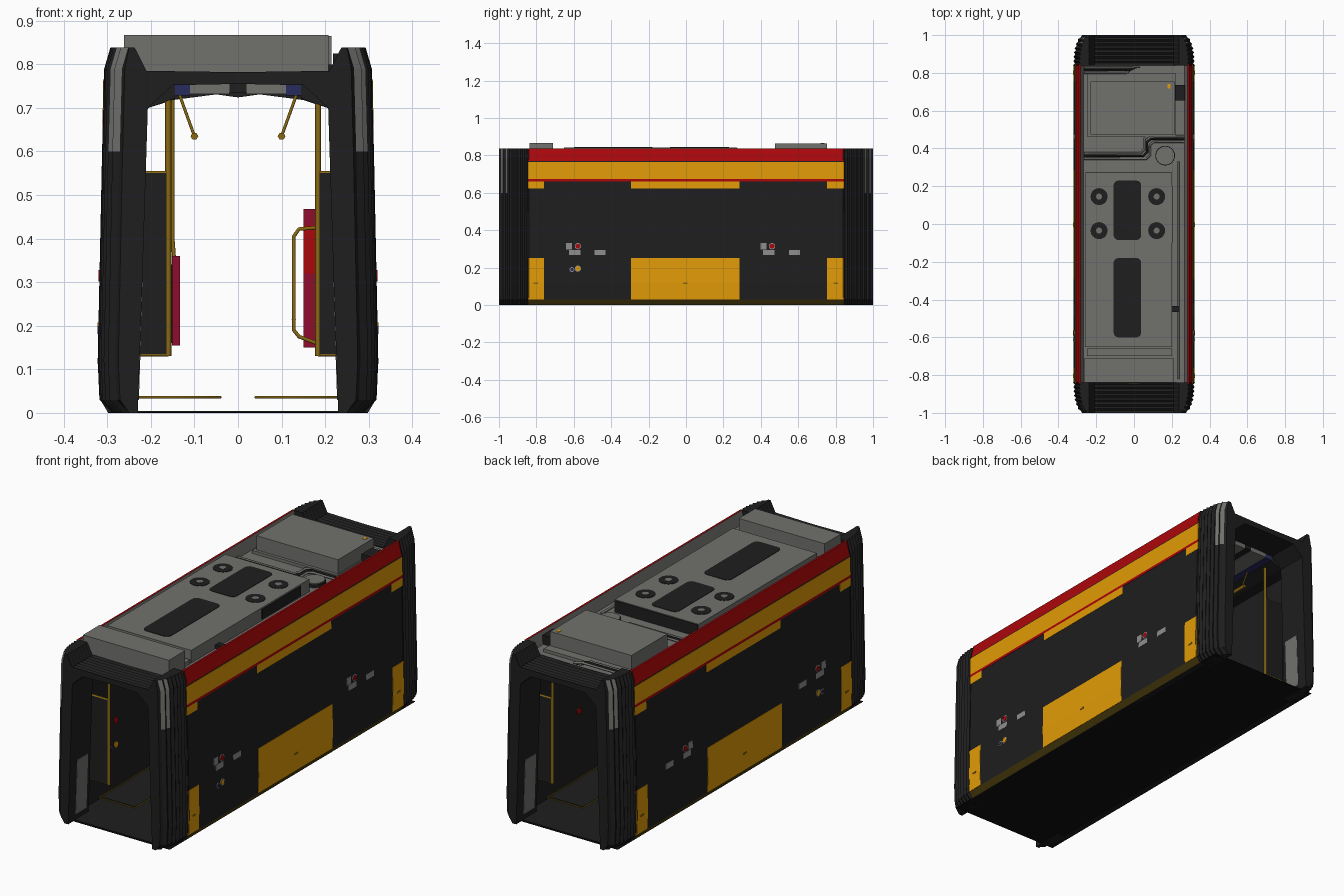
import bpy, bmesh, math
from mathutils import Matrix

if "Cube" in bpy.data.objects:
    bpy.data.objects.remove(bpy.data.objects["Cube"])

def material(name, r, g, b):
    m = bpy.data.materials.new(name)
    m.diffuse_color = (r, g, b, 1)
    m.use_nodes = True
    m.node_tree.nodes["Principled BSDF"].inputs["Base Color"].default_value = m.diffuse_color
    return m

DARK = material("charcoal", 0.013, 0.013, 0.014)
BLACK = material("black", 0.005, 0.005, 0.005)
GOLD = material("yellow_orange", 0.76, 0.33, 0.002)
BRASS = material("brass", 0.25, 0.14, 0.006)
BRONZE = material("dark_bronze", 0.06, 0.04, 0.004)
RED = material("red", 0.41, 0.002, 0.003)
CRIMSON = material("crimson", 0.27, 0.004, 0.025)
GREY = material("roof_grey", 0.165, 0.165, 0.155)
LIGHT = material("light_grey", 0.27, 0.27, 0.27)
NAVY = material("navy", 0.02, 0.025, 0.11)

def finish(name, bm, mats, mirror):
    bmesh.ops.recalc_face_normals(bm, faces=bm.faces)
    me = bpy.data.meshes.new(name)
    bm.to_mesh(me)
    bm.free()
    for m in (mats if isinstance(mats, list) else [mats]):
        me.materials.append(m)
    ob = bpy.data.objects.new(name, me)
    bpy.context.collection.objects.link(ob)
    if mirror:
        ob.modifiers.new("mirror", 'MIRROR')
    return ob

def prism(name, pts, axis, a0, a1, mats, mirror=False, rule=None):
    """Extrude a 2D outline along an axis: y takes (x,z), z takes (x,y)."""
    put = {'y': lambda p, a: (p[0], a, p[1]), 'z': lambda p, a: (p[0], p[1], a)}[axis]
    bm = bmesh.new()
    r0, r1 = [[bm.verts.new(put(p, a)) for p in pts] for a in (a0, a1)]
    bm.faces.new(r0)
    bm.faces.new(r1[::-1])
    for i in range(len(pts)):
        j = (i + 1) % len(pts)
        f = bm.faces.new((r0[i], r0[j], r1[j], r1[i]))
        if rule:
            f.material_index = rule(f.calc_center_median())
    return finish(name, bm, mats, mirror)

def box(name, x0, x1, y0, y1, z0, z1, mat, mirror=False):
    return prism(name, [(x0, z0), (x1, z0), (x1, z1), (x0, z1)], 'y', y0, y1, mat, mirror)

def disc(name, loc, r, depth, axis, mat, mirror=False, sides=20):
    bm = bmesh.new()
    rot = Matrix.Rotation(math.pi / 2, 4, 'Y') if axis == 'x' else Matrix()
    bmesh.ops.create_cone(bm, cap_ends=True, segments=sides, radius1=r, radius2=r,
                          depth=depth, matrix=Matrix.Translation(loc) @ rot)
    return finish(name, bm, mat, mirror)

def tube(name, pts, r, mat, both=False, closed=False):
    cu = bpy.data.curves.new(name, 'CURVE')
    cu.dimensions = '3D'
    cu.bevel_depth, cu.bevel_resolution, cu.use_fill_caps = r, 1, True
    for s in ((1, -1) if both else (1,)):
        sp = cu.splines.new('POLY')
        sp.points.add(len(pts) - 1)
        for q, p in zip(sp.points, pts):
            q.co = (p[0] * s, p[1], p[2], 1)
        sp.use_cyclic_u = closed
    cu.materials.append(mat)
    ob = bpy.data.objects.new(name, cu)
    bpy.context.collection.objects.link(ob)

def rounded(x0, x1, y0, y1, r):
    pts = []
    for cx, cy, a in ((x1-r, y1-r, 0), (x0+r, y1-r, 90), (x0+r, y0+r, 180), (x1-r, y0+r, 270)):
        pts += [(cx + r*math.cos(math.radians(a+k)), cy + r*math.sin(math.radians(a+k))) for k in (0, 30, 60, 90)]
    return pts

# Outer cross-section of the body side
SIDE = [(0.298, 0), (0.316, 0.03), (0.319, 0.12), (0.312, 0.45), (0.308, 0.77), (0.292, 0.838)]

def side_x(z):
    for (xa, za), (xb, zb) in zip(SIDE, SIDE[1:]):
        if z <= zb:
            return xa + (xb - xa) * (z - za) / (zb - za)
    return SIDE[-1][0]

def band(name, y0, y1, z0, z1, mat, off=0.0015):
    zs = [z0] + [z for _, z in SIDE if z0 < z < z1] + [z1]
    pts = [(side_x(z) + off, z) for z in zs] + [(side_x(z) - 0.002, z) for z in zs[::-1]]
    prism(name, pts, 'y', y0, y1, mat, True)

# Side walls, floor and roof deck
E = 0.845
prism("side_wall", SIDE + [(0.282, 0.838), (0.265, 0.775), (0.265, 0.003), (0.27, 0)], 'y', -E, E,
      [DARK, BRONZE, RED, GREY], True,
      lambda c: 1 if c.z < 0.02 and c.x > 0.295 else 3 if c.z > 0.79 and c.x < 0.285 else 2 if c.z > 0.77 and c.x > 0.285 else 0)
box("floor", -0.298, 0.298, -0.96, 0.96, 0.0, 0.002, BLACK)
box("floor_cover", -0.265, 0.265, -0.95, 0.95, 0.002, 0.004, DARK)
box("roof_deck", -0.27, 0.27, -E, E, 0.757, 0.78, GREY)

# Ceiling strips running the whole length, and an arched header at mid-length
prism("ceiling_edge", [(0.145, 0.757), (0.145, 0.722), (0.205, 0.70), (0.266, 0.70), (0.266, 0.757)], 'y', -E, E, DARK, True)
box("ceiling_navy_strip", 0.11, 0.145, -E, E, 0.728, 0.757, NAVY, True)
box("ceiling_grey_strip", 0.02, 0.11, -E, E, 0.732, 0.757, GREY, True)
box("ceiling_centre", -0.02, 0.02, -E, E, 0.735, 0.757, DARK)
prism("ceiling_arch", [(0.205, 0.70), (0.15, 0.718), (0.05, 0.731), (0, 0.724), (0, 0.757), (0.205, 0.757)],
      'y', -0.3, 0.3, DARK, True)

# Painted side bands and panels
band("gold_band", -E, E, 0.675, 0.765, GOLD)
band("red_line", -E, E, 0.662, 0.675, RED)
for y0, y1 in ((-E, -0.76), (-0.295, 0.285), (0.755, E)):
    band("gold_drop_panel", y0, y1, 0.622, 0.662, GOLD)
    band("gold_lower_panel", y0, y1, 0.03, 0.252, GOLD)
    yc = (y0 + y1) / 2
    band("panel_lock", yc - 0.012, yc + 0.012, 0.112, 0.12, BRASS, 0.0035)

# Door controls and signs
for y, z, w, h in ((-0.625, 0.315, 0.032, 0.036), (-0.595, 0.281, 0.06, 0.028), (-0.46, 0.281, 0.06, 0.028),
                   (0.415, 0.315, 0.032, 0.036), (0.443, 0.281, 0.06, 0.028), (0.58, 0.281, 0.06, 0.028)):
    band("door_sign", y - w/2, y + w/2, z - h/2, z + h/2, LIGHT)
for y, z, r, mat in ((-0.578, 0.315, 0.013, RED), (0.46, 0.315, 0.013, RED),
                     (-0.578, 0.195, 0.013, GOLD), (-0.61, 0.19, 0.009, NAVY)):
    disc("button_rim", (side_x(z), y, z), r + 0.004, 0.006, 'x', LIGHT, True)
    disc("door_button", (side_x(z) + 0.001, y, z), r, 0.008, 'x', mat, True)
    disc("inner_button", (0.264, y, z + 0.03), r + 0.002, 0.008, 'x', mat, True)

# Pleated bellows at both ends
HALF = [(0, 0.755), (0.15, 0.752), (0.207, 0.70), (0.218, 0.35), (0.23, 0.0), (0.288, 0.0), (0.318, 0.03), (0.322, 0.12),
        (0.312, 0.6), (0.307, 0.79), (0.293, 0.838), (0.237, 0.838), (0.21, 0.785), (0, 0.782)]
N = 14
for s, label in ((-1, "front"), (1, "rear")):
    bm = bmesh.new()
    rings = []
    for k in range(N + 1):
        t = k / N
        valley = 0.009 * (k % 2)
        d = 0.055 * (1 - math.sqrt(1 - 0.98 * t**2.4)) + valley
        ring = []
        for i, (x, z) in enumerate(HALF):
            if 5 <= i <= 10:
                x = max(x - d, 0.24 + 0.01 * (k % 2 == 0))
            elif i > 11:
                z -= valley
            ring.append(bm.verts.new((x, s * (0.84 + 0.16 * t), z)))
        rings.append(ring)
    for k, (a, b) in enumerate(zip(rings, rings[1:])):
        for i in range(len(HALF) - 1):
            f = bm.faces.new((a[i], a[i+1], b[i+1], b[i]))
            f.material_index = int(k in (10, 12) and i in (8, 9))
    bm.faces.new(rings[0])
    bm.faces.new(rings[-1][::-1])
    finish(label + "_bellows", bm, [DARK, GREY], True)
    ya, yb = sorted((s * 0.86, s * 0.945))
    prism(label + "_inner_guard", [(0.2275, 0.03), (0.236, 0.03), (0.225, 0.31), (0.2182, 0.30)], 'y', ya, yb, GREY, True)

# Roof equipment
box("front_roof_box", -0.262, 0.208, -0.838, -0.71, 0.775, 0.867, GREY)
box("rear_roof_box", -0.23, 0.215, 0.475, 0.755, 0.775, 0.865, GREY)
box("rear_box_base", -0.245, 0.22, 0.46, 0.80, 0.775, 0.795, GREY)
box("main_roof_unit", -0.26, 0.2, -0.652, 0.272, 0.775, 0.843, GREY)
box("unit_end_grille", -0.255, 0.195, 0.272, 0.276, 0.782, 0.84, DARK)
box("unit_side_grille", 0.2, 0.204, -0.1, 0.2, 0.787, 0.836, DARK)
box("front_step_panel", -0.25, 0.2, -0.70, -0.66, 0.775, 0.80, GREY)
for y0, y1 in ((-0.6, -0.18), (-0.085, 0.23)):
    prism("roof_grille", rounded(-0.108, 0.038, y0, y1, 0.025), 'z', 0.842, 0.845, DARK)
for x in (-0.185, 0.12):
    for y in (-0.035, 0.145):
        disc("roof_vent", (x, y, 0.843), 0.045, 0.004, 'z', DARK)
        disc("vent_hub", (x, y, 0.844), 0.016, 0.005, 'z', GREY)
disc("antenna_base", (0.165, 0.362, 0.785), 0.052, 0.02, 'z', DARK, sides=28)
disc("antenna_dome", (0.165, 0.362, 0.79), 0.048, 0.02, 'z', GREY, sides=28)
box("valve_box", 0.218, 0.27, 0.655, 0.735, 0.775, 0.825, DARK)
box("roof_marker", 0.178, 0.192, 0.718, 0.74, 0.862, 0.867, GOLD)
box("side_clip", 0.201, 0.235, -0.465, -0.435, 0.775, 0.80, DARK)
for k in range(3):
    o = 0.015 * k
    mat = (GREY, DARK, GREY)[k]
    tube("roof_pipe", [(-0.265, 0.345+o, 0.788), (0.065-o, 0.345+o, 0.788), (0.085-o, 0.365+o, 0.788),
                       (0.085-o, 0.42+o, 0.788), (0.105-o, 0.435+o, 0.788), (0.268, 0.435+o, 0.788)], 0.006, mat)
    tube("rear_roof_pipe", [(-0.265, 0.80+o, 0.80), (-0.04+o, 0.80+o, 0.80), (0.0+o, 0.835, 0.79)], 0.006, mat)
tube("long_roof_pipe", [(0.235, -0.82, 0.785), (0.235, 0.33, 0.785)], 0.006, GREY)

# Partitions with brass frames and poles (the right ones are narrower)
for y in (-0.78, -0.29, 0.29, 0.78):
    for s, px, label in ((-1, 0.16, "left"), (1, 0.184, "right")):
        x0, x1 = sorted((s * px, s * 0.266))
        box(label + "_partition", x0, x1, y - 0.006, y + 0.006, 0.135, 0.55, DARK)
        tube(label + "_pole", [(s * px, y, 0.13), (s * px, y, 0.74)], 0.007, BRASS)
        for z in (0.135, 0.55):
            tube(label + "_partition_bar", [(s * px, y, z), (s * 0.265, y, z)], 0.006, BRASS)
tube("inner_pole", [(-0.147, 0, 0.36), (-0.15, 0, 0.40), (-0.15, 0, 0.74)], 0.005, BRASS)

# Ceiling hand rails
tube("hand_rail", [(0.1, -0.7, 0.635), (0.1, 0.7, 0.635)], 0.009, BRASS, True)
for y in (-0.68, -0.23, 0.23, 0.68):
    tube("rail_bracket", [(0.1, y, 0.635), (0.136, y, 0.735)], 0.004, BRASS, True)

# Door mats: brass outline on the floor
for y0, y1 in ((-0.75, -0.31), (0.31, 0.75)):
    box("door_mat", 0.045, 0.23, y0 + 0.01, y1 - 0.01, 0.035, 0.037, DARK, True)
    tube("mat_edge", [(0.04, y0, 0.036), (0.235, y0, 0.036), (0.235, y1, 0.036), (0.04, y1, 0.036)],
         0.003, BRASS, True, True)

# Leaning pads between the doors
box("left_pad_base", -0.266, -0.15, -0.26, 0.26, 0.16, 0.34, DARK)
box("left_pad", -0.152, -0.133, -0.25, 0.25, 0.155, 0.36, CRIMSON)
box("right_pad_base", 0.178, 0.266, -0.26, 0.26, 0.14, 0.45, DARK)
for z0, z1, mat in ((0.15, 0.32, CRIMSON), (0.32, 0.43, RED), (0.43, 0.468, CRIMSON)):
    box("right_pad", 0.15, 0.18, -0.25, 0.25, z0, z1, mat)
for y in (-0.27, 0, 0.27):
    tube("pad_hoop", [(0.18, y, 0.16), (0.14, y, 0.175), (0.128, y, 0.19), (0.128, y, 0.405),
                      (0.14, y, 0.422), (0.18, y, 0.425)], 0.005, BRASS)
tube("pad_rail", [(0.128, -0.27, 0.215), (0.128, 0.27, 0.215)], 0.005, BRASS)
